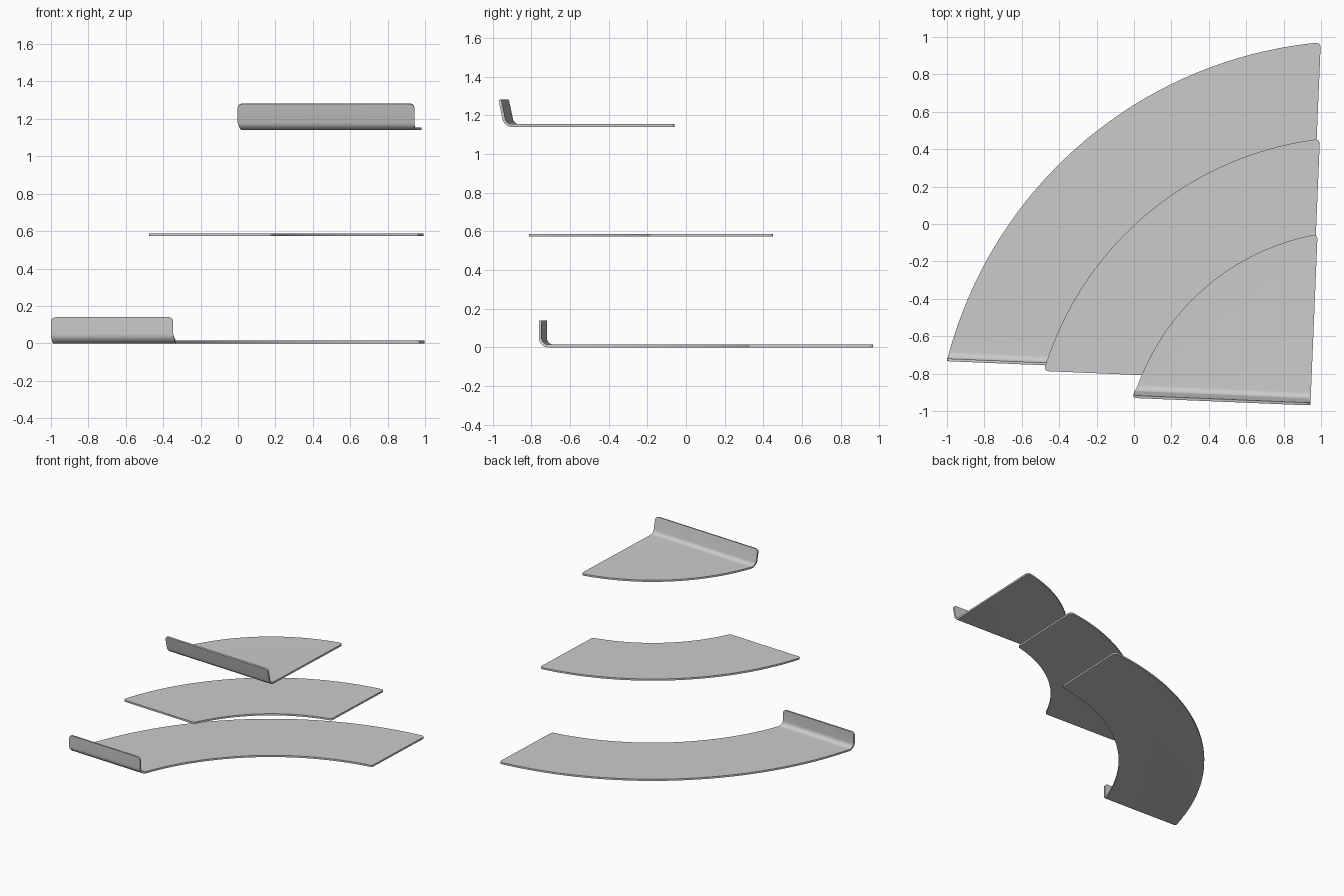
import bpy, bmesh
from math import sin, cos, acos, asin, pi, sqrt, radians
from mathutils import Vector, Matrix

if "Cube" in bpy.data.objects:
    bpy.data.objects.remove(bpy.data.objects["Cube"])

CENTRE = (1.2, -1.29)      # shared centre of every curved edge
TURN = radians(-2.4)
THICK = 0.014
BEND_R = 0.05


def arc(r, a0, a1, n=36):
    return [(r * cos(a0 + (a1 - a0) * i / n), r * sin(a0 + (a1 - a0) * i / n)) for i in range(n + 1)]


def round_corners(pts, radii):
    """Replace the listed corners (index: size) by small curves."""
    out = []
    for i, p in enumerate(pts):
        p = Vector(p)
        d = radii.get(i)
        if not d:
            out.append(p)
            continue
        a = p + (Vector(pts[i - 1]) - p).normalized() * d
        b = p + (Vector(pts[(i + 1) % len(pts)]) - p).normalized() * d
        for k in range(7):
            t = k / 6
            out.append(a * (1 - t) ** 2 + p * 2 * t * (1 - t) + b * t * t)
    return out


def tier(name, z, r_out, r_in, u_right, v_front, bend=0.0, height=0.14):
    # bend layout: where the curl starts, its arc length and total flap length
    curl, flat, vb = 0.0, 0.0, v_front
    if bend:
        curl = BEND_R * bend
        flat = (height - BEND_R * (1 - cos(bend))) / sin(bend)
        vb = v_front + BEND_R * sin(bend) + flat * cos(bend)

    # flat, unfolded outline
    pts = arc(r_out, acos(u_right / r_out), pi - asin(vb / r_out))
    rounded = {0: 0.03}
    inner = arc(r_in, pi - asin(vb / r_in), acos(u_right / r_in)) if r_in else [(u_right, vb)]
    if bend:
        uo = -sqrt(r_out ** 2 - v_front ** 2)
        ui = -sqrt(r_in ** 2 - v_front ** 2) if r_in else u_right
        n = len(pts)
        end = vb - curl - flat
        pts += [(uo, vb - curl), (uo, end), (ui, end), (ui, vb - curl)]
        rounded.update({n + 1: 0.03, n + 2: 0.03})
    else:
        rounded[len(pts) - 1] = 0.03
        rounded[len(pts)] = 0.015
    pts += inner
    if r_in:
        rounded[len(pts) - 1] = 0.015

    bm = bmesh.new()
    bm.faces.new([bm.verts.new((p[0], p[1], 0)) for p in round_corners(pts, rounded)])
    # fold the front flap upwards
    if bend:
        for k in range(11):
            bmesh.ops.bisect_plane(bm, geom=bm.verts[:] + bm.edges[:] + bm.faces[:], dist=1e-5,
                                   plane_co=(0, vb - curl * k / 10, 0), plane_no=(0, 1, 0))
        for v in bm.verts:
            s = vb - v.co.y
            if s > 0:
                a = min(s / BEND_R, bend)
                rest = max(s - curl, 0)
                v.co.y = vb - BEND_R * sin(a) - rest * cos(bend)
                v.co.z = BEND_R * (1 - cos(a)) + rest * sin(bend)
    bm.transform(Matrix.Translation((*CENTRE, z)) @ Matrix.Rotation(TURN, 4, 'Z'))
    mesh = bpy.data.meshes.new(name)
    bm.to_mesh(mesh)
    bm.free()
    ob = bpy.data.objects.new(name, mesh)
    bpy.context.collection.objects.link(ob)
    bpy.ops.object.select_all(action='DESELECT')
    bpy.context.view_layer.objects.active = ob
    ob.select_set(True)
    # sheet thickness
    mod = ob.modifiers.new("thickness", 'SOLIDIFY')
    mod.thickness = THICK
    mod.offset = 1
    mod.use_even_offset = True
    bpy.ops.object.modifier_apply(modifier=mod.name)
    bpy.ops.object.shade_smooth_by_angle(angle=radians(30))
    return ob


tier("lower_shelf", 0.0, 2.27, 1.635, -0.296, 0.464, bend=pi / 2)
tier("middle_shelf", 0.573, 1.757, 1.13, -0.279, 0.433)
tier("upper_shelf", 1.14, 1.255, None, -0.27, 0.309, bend=radians(78))
